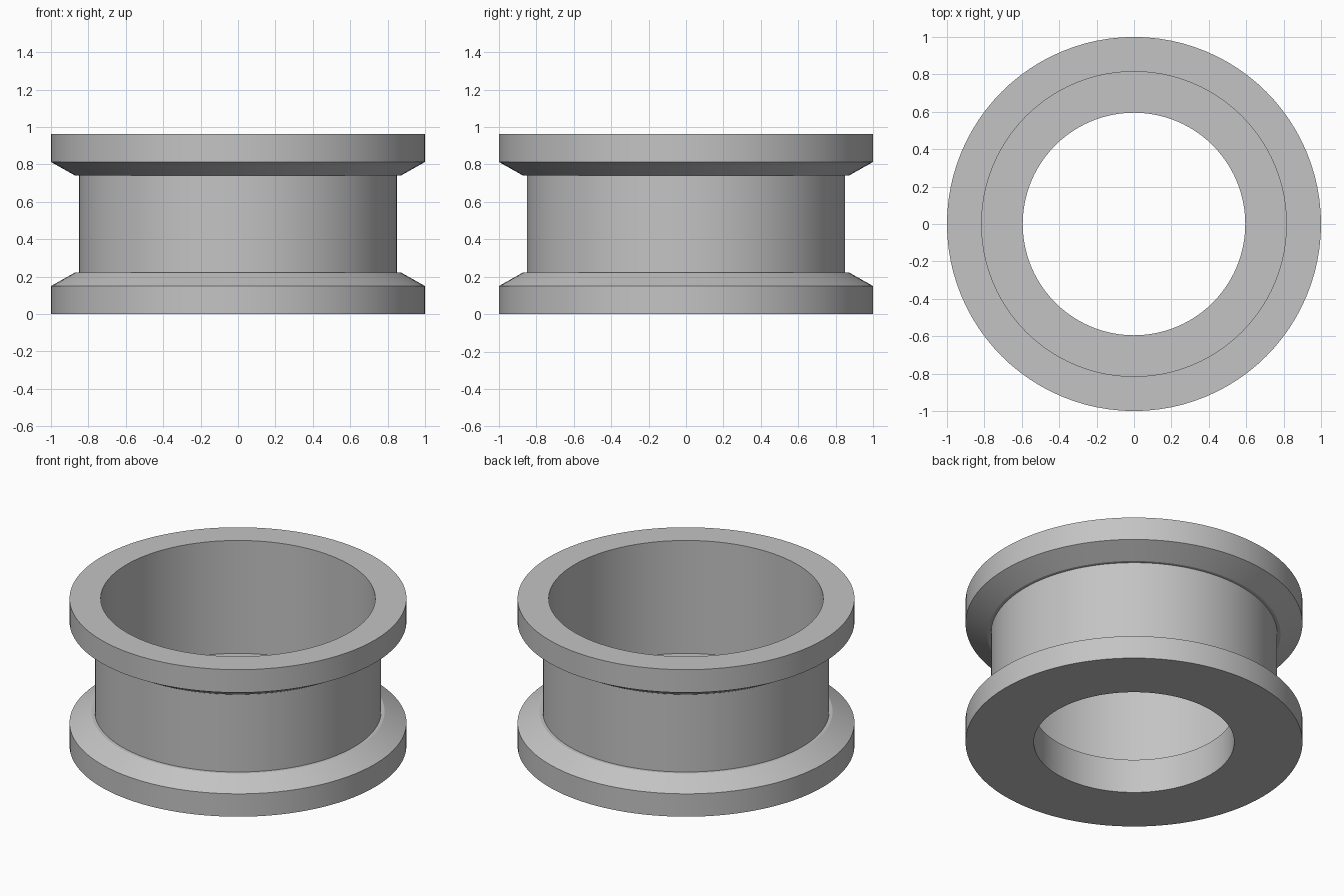
import bpy, bmesh, math
from mathutils import Vector

cube = bpy.data.objects.get("Cube")
if cube:
    bpy.data.objects.remove(cube, do_unlink=True)

SEGMENTS = 96
HEIGHT = 0.963

# Plain grey finish
grey = bpy.data.materials.new("plain_grey")
grey.use_nodes = True
colour = (0.55, 0.55, 0.55, 1.0)
grey.diffuse_color = colour
grey.node_tree.nodes["Principled BSDF"].inputs["Base Color"].default_value = colour


def lathe(name, profile):
    """Turn a closed (radius, height) profile around the z axis."""
    bm = bmesh.new()
    verts = [bm.verts.new((r, 0, z)) for r, z in profile]
    edges = [bm.edges.new((a, b)) for a, b in zip(verts, verts[1:] + verts[:1])]
    bmesh.ops.spin(bm, geom=verts + edges, cent=(0, 0, 0), axis=(0, 0, 1),
                   angle=math.tau, steps=SEGMENTS)
    bmesh.ops.remove_doubles(bm, verts=bm.verts, dist=1e-4)
    bmesh.ops.recalc_face_normals(bm, faces=bm.faces)
    mesh = bpy.data.meshes.new(name)
    bm.to_mesh(mesh)
    bm.free()
    mesh.materials.append(grey)
    obj = bpy.data.objects.new(name, mesh)
    bpy.context.collection.objects.link(obj)
    bpy.ops.object.select_all(action='DESELECT')
    obj.select_set(True)
    bpy.context.view_layer.objects.active = obj
    bpy.ops.object.shade_smooth_by_angle(angle=math.radians(20))
    return obj


# Outer side: flange, sloped shoulder, small ledge and barrel, mirrored in height
lower = [(1.0, 0.0), (1.0, 0.15), (0.87, 0.223), (0.85, 0.223)]
upper = [(r, HEIGHT - z) for r, z in reversed(lower)]

# Inner side: wide bore down to a floor with a narrower hole
bore = [(0.815, HEIGHT), (0.815, 0.223), (0.595, 0.223), (0.595, 0.0)]

lathe("flanged_ring", lower + upper + bore)
